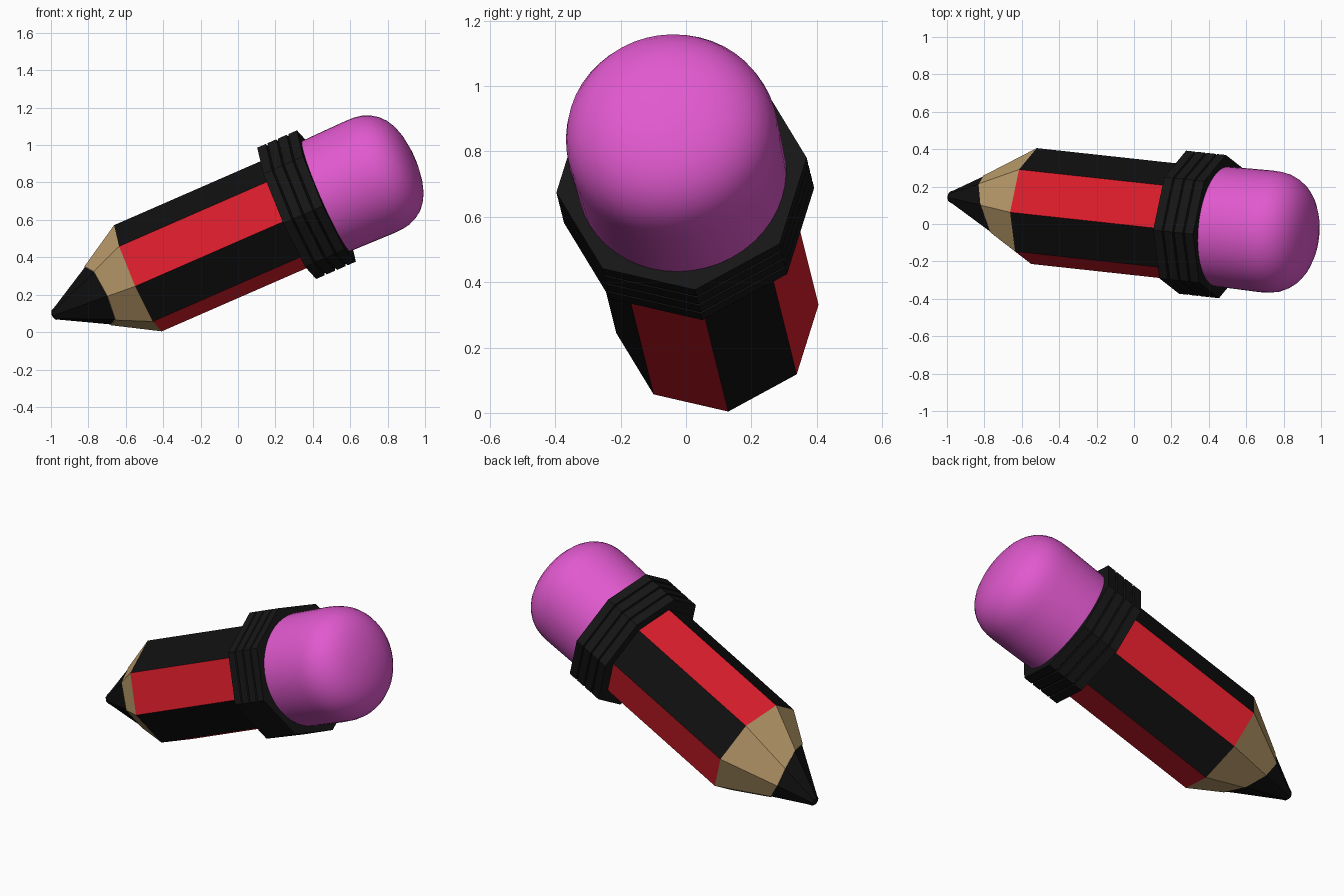
import bpy, bmesh, math
from mathutils import Vector, Matrix

if "Cube" in bpy.data.objects:
    bpy.data.objects.remove(bpy.data.objects["Cube"])

# Local frame: z runs along the pencil from point to eraser, origin at the cone base
axis = Vector((0.912, -0.0994, 0.398)).normalized()
u = Vector((0.05, 0.989, 0.139))
u = (u - axis * u.dot(axis)).normalized()
v = axis.cross(u)
FRAME = Matrix.Translation((-0.535, 0.096, 0.288)) @ Matrix((u, v, axis)).transposed().to_4x4()


def material(name, rgb):
    m = bpy.data.materials.new(name)
    m.diffuse_color = (*rgb, 1)
    m.use_nodes = True
    m.node_tree.nodes["Principled BSDF"].inputs["Base Color"].default_value = m.diffuse_color
    return m


BLACK = material("black_paint", (0.005, 0.005, 0.005))
RED = material("red_paint", (0.70, 0.012, 0.024))
WOOD = material("bare_wood", (0.52, 0.35, 0.155))
LEAD = material("graphite", (0.005, 0.005, 0.005))
BAND = material("dark_band", (0.008, 0.008, 0.008))
PINK = material("pink_rubber", (0.75, 0.10, 0.62))


def ring(sides, radius, z):
    """One ring of points around the axis."""
    return [Vector((radius * math.cos(a), radius * math.sin(a), z))
            for a in (2 * math.pi * i / sides for i in range(sides))]


def loft(name, rings, mats, smooth=False, pick=lambda i: 0, cap=(True, True)):
    """Skin a list of rings into an object placed on the pencil axis."""
    bm = bmesh.new()
    loops = [[bm.verts.new(p) for p in r] for r in rings]
    n = len(loops[0])
    for a, b in zip(loops, loops[1:]):
        for i in range(n):
            j = (i + 1) % n
            bm.faces.new((a[i], a[j], b[j], b[i])).material_index = pick(i)
    if cap[0]:
        bm.faces.new(loops[0][::-1])
    if cap[1]:
        bm.faces.new(loops[-1])
    bm.normal_update()
    mesh = bpy.data.meshes.new(name)
    bm.to_mesh(mesh)
    bm.free()
    for m in mats:
        mesh.materials.append(m)
    ob = bpy.data.objects.new(name, mesh)
    bpy.context.collection.objects.link(ob)
    ob.matrix_world = FRAME
    if smooth:
        bpy.ops.object.select_all(action='DESELECT')
        ob.select_set(True)
        bpy.context.view_layer.objects.active = ob
        bpy.ops.object.shade_smooth_by_angle(angle=math.radians(40))
    return ob


# Painted octagonal body with alternating stripes
loft("pencil_body", [ring(8, 0.313, 0), ring(8, 0.313, 0.95)], [BLACK, RED],
     pick=lambda i: i % 2, cap=(False, True))

# Sharpened wood cone, cut on a slant where the lead begins
base = ring(8, 0.313, 0)
point = Vector((0, 0, -0.53))
cut = [p.lerp(point, 0.445 + 0.13 * p.x / 0.313) for p in base]
loft("wood_cone", [cut, base], [WOOD], cap=(True, False))

# Lead point with a blunt rounded tip
lead_start = [Vector((p.x * 0.97, p.y * 0.97, p.z)) for p in cut]
loft("lead_point", [ring(8, 0.012, -0.502), ring(8, 0.028, -0.494),
                    ring(8, 0.036, -0.475), lead_start], [LEAD])

# Octagonal ferrule made of four ridges
profile = []
z = 0.872
for k in range(4):
    profile += [(0.387, z), (0.387, z + 0.050)]
    if k < 3:
        profile += [(0.377, z + 0.053), (0.377, z + 0.058)]
    z += 0.061
loft("ferrule", [ring(8, r, h) for r, h in profile], [BAND])

# Smooth domed eraser
dome = [(0.320, 1.02), (0.324, 1.20), (0.327, 1.36), (0.325, 1.41), (0.317, 1.455),
        (0.300, 1.495), (0.276, 1.53), (0.243, 1.56), (0.200, 1.585),
        (0.145, 1.603), (0.075, 1.615), (0.01, 1.619)]
loft("eraser", [ring(48, r, h) for r, h in dome], [PINK], smooth=True)
